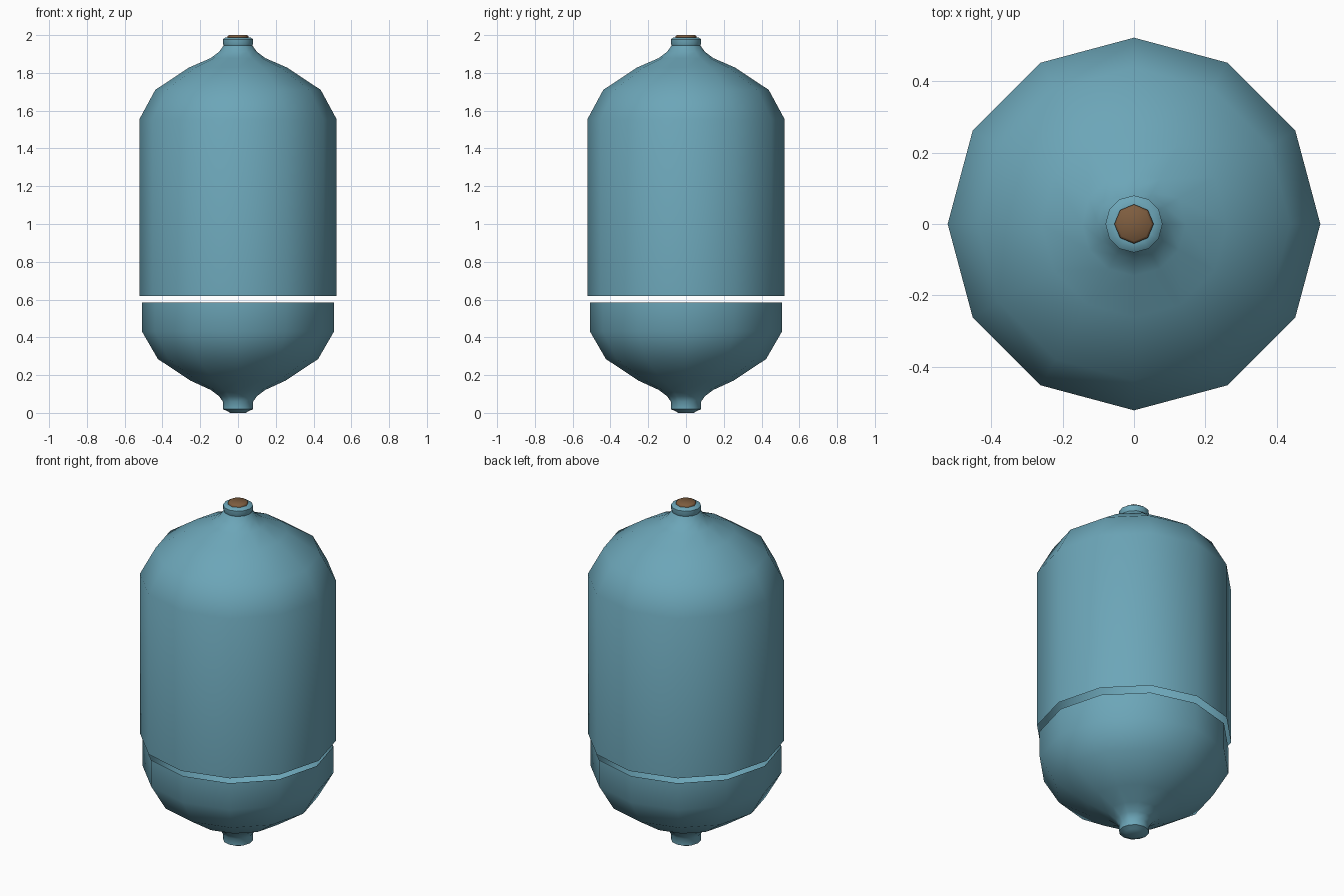
import bpy, bmesh, math

cube = bpy.data.objects.get("Cube")
if cube:
    bpy.data.objects.remove(cube, do_unlink=True)


def make_material(name, rgb):
    mat = bpy.data.materials.new(name)
    mat.use_nodes = True
    mat.diffuse_color = (*rgb, 1)
    mat.node_tree.nodes["Principled BSDF"].inputs["Base Color"].default_value = (*rgb, 1)
    return mat


def lathe(name, profile, sides, mat, sharp_angle):
    """Turn a (radius, z) profile about z; radius 0 closes to a single point."""
    bm = bmesh.new()
    rings = []
    for r, z in profile:
        count = sides if r > 0 else 1
        rings.append([bm.verts.new((r * math.cos(math.tau * i / sides),
                                    r * math.sin(math.tau * i / sides), z))
                      for i in range(count)])
    for a, b in zip(rings, rings[1:]):
        for i in range(sides):
            j = (i + 1) % sides
            corners = [a[i % len(a)], a[j % len(a)], b[j % len(b)], b[i % len(b)]]
            bm.faces.new(list(dict.fromkeys(corners)))
    mesh = bpy.data.meshes.new(name)
    bm.to_mesh(mesh)
    bm.free()
    mesh.materials.append(mat)
    obj = bpy.data.objects.new(name, mesh)
    bpy.context.collection.objects.link(obj)
    bpy.ops.object.select_all(action="DESELECT")
    obj.select_set(True)
    bpy.context.view_layer.objects.active = obj
    bpy.ops.object.shade_smooth_by_angle(angle=math.radians(sharp_angle))
    return obj


teal = make_material("teal_paint", (0.15, 0.38, 0.48))
brown = make_material("rust_brown", (0.21, 0.11, 0.05))

# Upper shell: open at the seam, domed shoulder, neck and collar
lathe("upper_shell", [
    (0.522, 0.62), (0.522, 1.555), (0.438, 1.71), (0.26, 1.828),
    (0.145, 1.878), (0.1, 1.912), (0.076, 1.945), (0.08, 1.955),
    (0.08, 1.978), (0.066, 1.988), (0.05, 1.988)], 12, teal, 50)

# Lower shell: bottom fitting, neck and bowl, open at the seam
lathe("lower_shell", [
    (0, 0), (0.04, 0), (0.055, 0.008), (0.08, 0.02), (0.08, 0.06),
    (0.1, 0.088), (0.145, 0.122), (0.25, 0.17), (0.424, 0.285),
    (0.508, 0.43), (0.508, 0.585)], 12, teal, 50)

# Small plug in the top opening
lathe("top_plug", [(0.055, 1.97), (0.055, 1.994), (0.048, 2.0), (0, 2.0)],
      8, brown, 60)
